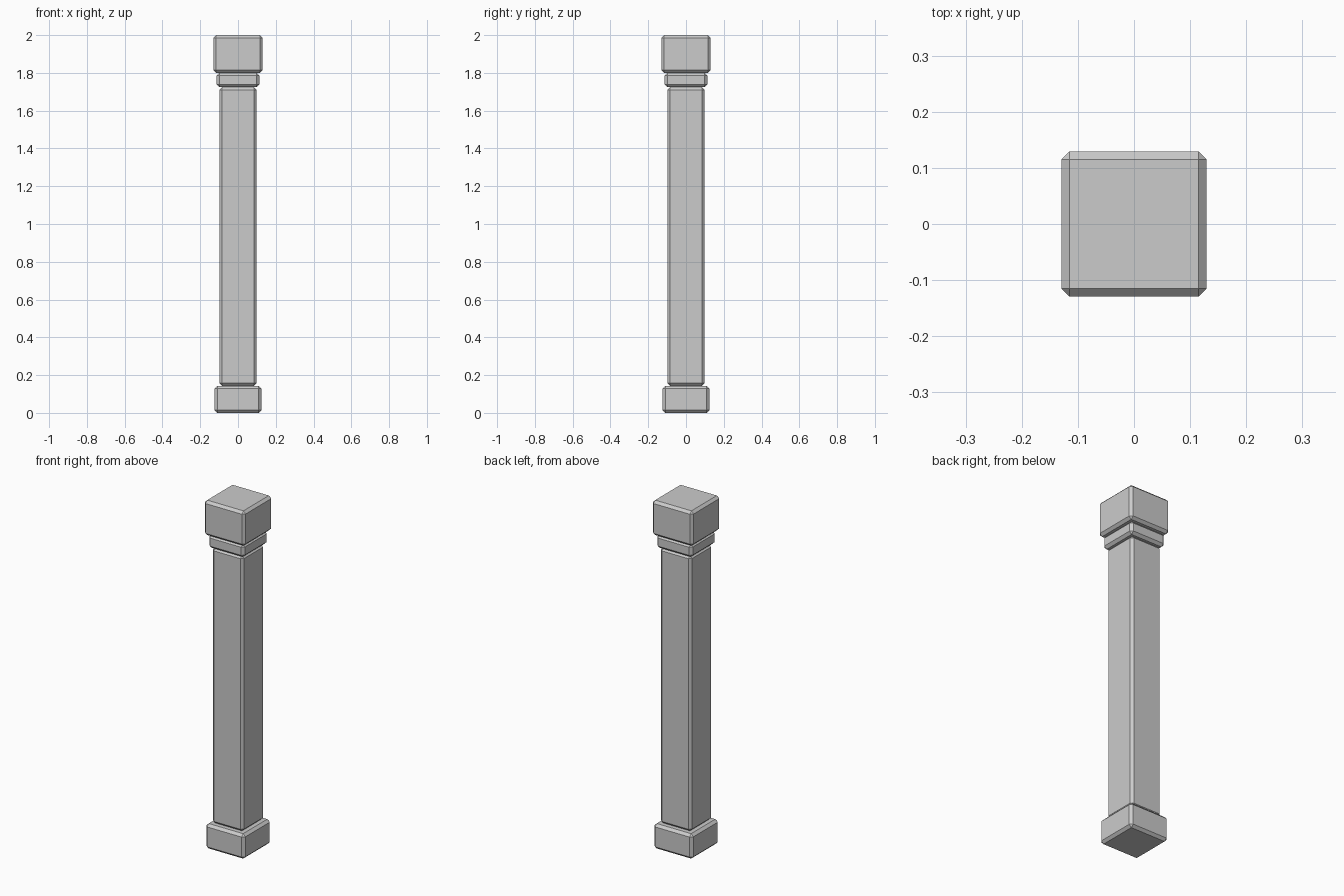
import bpy, bmesh

if "Cube" in bpy.data.objects:
    bpy.data.objects.remove(bpy.data.objects["Cube"])


def chamfered_block(name, half, z0, z1, bevel=0.0143):
    """Square block from z0 to z1 with one flat chamfer on every edge."""
    bm = bmesh.new()
    bmesh.ops.create_cube(bm, size=1)
    for v in bm.verts:
        v.co = (v.co.x * 2 * half, v.co.y * 2 * half, z0 + (v.co.z + 0.5) * (z1 - z0))
    bmesh.ops.bevel(bm, geom=bm.edges[:], offset=bevel, segments=1,
                    profile=0.5, affect='EDGES')
    mesh = bpy.data.meshes.new(name)
    bm.to_mesh(mesh)
    bm.free()
    obj = bpy.data.objects.new(name, mesh)
    bpy.context.collection.objects.link(obj)
    return obj


# Stacked pillar blocks: name, half width, bottom, top
for part in (
    ("base_plinth", 0.124, 0.0, 0.143),
    ("shaft", 0.099, 0.143, 1.725),
    ("neck_ring", 0.113, 1.725, 1.80),
    ("capital_block", 0.1295, 1.80, 2.0),
):
    chamfered_block(*part)
